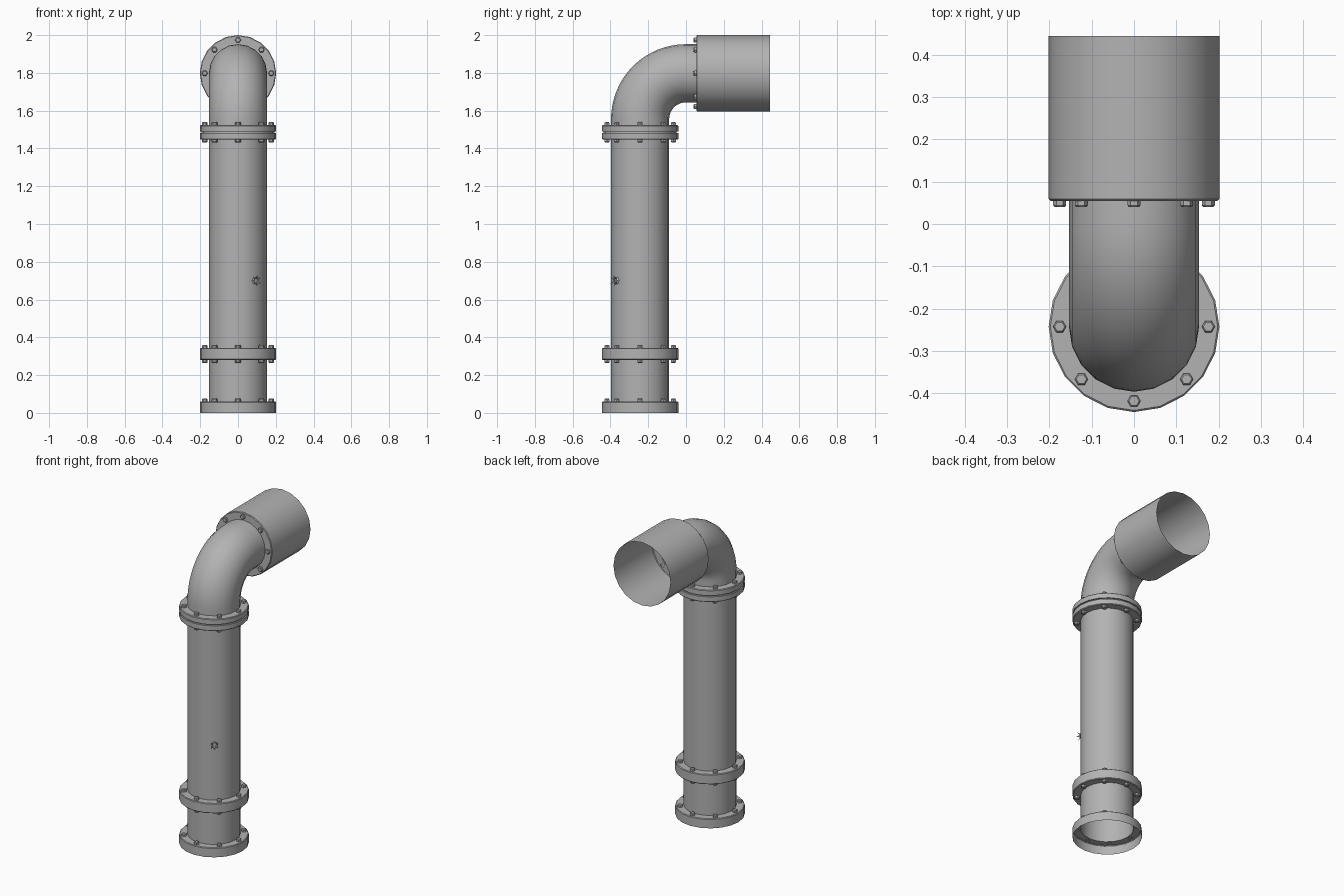
import bpy, bmesh, math
from mathutils import Matrix, Vector

if "Cube" in bpy.data.objects:
    bpy.data.objects.remove(bpy.data.objects["Cube"])

SIDES = 20
PIPE_R, FLANGE_R, BOLT_RING = 0.154, 0.202, 0.176
PIPE_Y = -0.243          # vertical pipe axis
OUT_Z = 1.798            # horizontal outlet axis

metal = bpy.data.materials.new("grey_metal")
metal.diffuse_color = (0.45, 0.45, 0.45, 1)
metal.use_nodes = True
metal.node_tree.nodes["Principled BSDF"].inputs["Base Color"].default_value = metal.diffuse_color

UP = Matrix.Translation((0, PIPE_Y, 0))
DOWN = Matrix.Rotation(math.pi, 4, 'X')
BACK = Matrix.Translation((0, 0, OUT_Z)) @ Matrix.Rotation(-math.pi / 2, 4, 'X')


def finish(name, bm, angle=35):
    mesh = bpy.data.meshes.new(name)
    bm.to_mesh(mesh)
    bm.free()
    mesh.materials.append(metal)
    obj = bpy.data.objects.new(name, mesh)
    bpy.context.collection.objects.link(obj)
    bpy.ops.object.select_all(action='DESELECT')
    obj.select_set(True)
    bpy.context.view_layer.objects.active = obj
    bpy.ops.object.shade_smooth_by_angle(angle=math.radians(angle))
    return obj


def skin(bm, rings, closed=False):
    """Bridge successive rings of points with quads."""
    loops = [[bm.verts.new(p) for p in ring] for ring in rings]
    pairs = list(zip(loops, loops[1:]))
    if closed:
        pairs.append((loops[-1], loops[0]))
    for a, b in pairs:
        n = len(a)
        for i in range(n):
            j = (i + 1) % n
            bm.faces.new((a[i], a[j], b[j], b[i]))
    return loops


def circle(r, h, matrix, sides=SIDES):
    return [matrix @ Vector((r * math.cos(t), r * math.sin(t), h))
            for t in (2 * math.pi * i / sides for i in range(sides))]


def lathe(name, profile, matrix, closed=False):
    bm = bmesh.new()
    skin(bm, [circle(r, h, matrix) for r, h in profile], closed)
    return finish(name, bm)


def bolts(name, matrix, h, flip=False):
    """Ring of eight hexagonal bolt heads on a flange face."""
    bm = bmesh.new()
    for k in range(8):
        a = k * math.pi / 4
        m = matrix @ Matrix.Translation((BOLT_RING * math.cos(a), BOLT_RING * math.sin(a), h))
        if flip:
            m = m @ DOWN
        head = [(0.0155, -0.002), (0.0155, 0.011), (0.012, 0.015)]
        loops = skin(bm, [circle(r, z, m, 6) for r, z in head])
        bm.faces.new(loops[-1])
    finish(name, bm, 25)


def joint(name, z0, z1, groove):
    """Pair of bolted flanges, with a thin seam between them."""
    mid, c = (z0 + z1) / 2, 0.004
    r, rin = FLANGE_R, PIPE_R - 0.002
    prof = [(rin, z0), (r - c, z0), (r, z0 + c)]
    if groove:
        prof += [(r, mid - 0.004), (r - 0.008, mid - 0.003), (r - 0.008, mid + 0.003), (r, mid + 0.004)]
    prof += [(r, z1 - c), (r - c, z1), (rin, z1)]
    lathe(name, prof, UP, True)
    bolts(name + "_upper_bolts", UP, z1)
    bolts(name + "_lower_bolts", UP, z0, True)


# Straight pipe sections, open inside
lathe("base_pipe", [(PIPE_R, 0.058), (PIPE_R, 0.31)], UP)
lathe("main_pipe", [(PIPE_R, 0.31), (PIPE_R, 1.485)], UP)

# Elbow, bending from vertical to the rear
bm = bmesh.new()
bend_z = OUT_Z + PIPE_Y
rings = [circle(PIPE_R, 1.485, UP)]
for k in range(17):
    a = math.pi / 2 * k / 16
    turn = Matrix.Translation((0, 0, bend_z)) @ Matrix.Rotation(-a, 4, 'X')
    rings.append(circle(PIPE_R, 0, turn @ UP))
rings.append(circle(PIPE_R, 0.057, BACK))
skin(bm, rings)
finish("elbow", bm)

# Hollow base flange, open underneath
lathe("base_flange", [(PIPE_R, 0.06), (FLANGE_R - 0.004, 0.06),
                      (FLANGE_R, 0.056), (FLANGE_R, 0)], UP)
bolts("base_bolts", UP, 0.06)

# Bolted joints
joint("lower_joint", 0.28, 0.344, False)
joint("upper_joint", 1.447, 1.524, True)

# Wide outlet sleeve, open at the rear
lathe("outlet_sleeve", [(PIPE_R, 0.055), (FLANGE_R - 0.004, 0.055),
                        (FLANGE_R, 0.059), (FLANGE_R, 0.445)], BACK)
bolts("outlet_bolts", BACK, 0.055, True)

# Small torn puncture: metal petals bent outwards
bm = bmesh.new()
out = Vector((0.59, -0.81, 0)).normalized()
spot = Matrix.Translation(Vector((0, PIPE_Y, 0.70)) + out * (PIPE_R - 0.006)) \
    @ out.to_track_quat('Z', 'Y').to_matrix().to_4x4()
n = 6
for k in range(n):
    a0, a1 = 2 * math.pi * k / n, 2 * math.pi * (k + 1) / n
    am = (a0 + a1) / 2
    base = [spot @ Vector((0.022 * math.cos(t), 0.026 * math.sin(t), 0)) for t in (a0, a1)]
    neck = [spot @ Vector((0.012 * math.cos(t), 0.014 * math.sin(t), 0.012)) for t in (a0, a1)]
    tip = spot @ Vector((0.024 * math.cos(am), 0.028 * math.sin(am), 0.024 + 0.006 * (k % 2)))
    b0, b1, n0, n1, t = [bm.verts.new(p) for p in base + neck + [tip]]
    bm.faces.new((b0, b1, n1, n0))
    bm.faces.new((n0, n1, t))
finish("torn_puncture", bm, 30)
